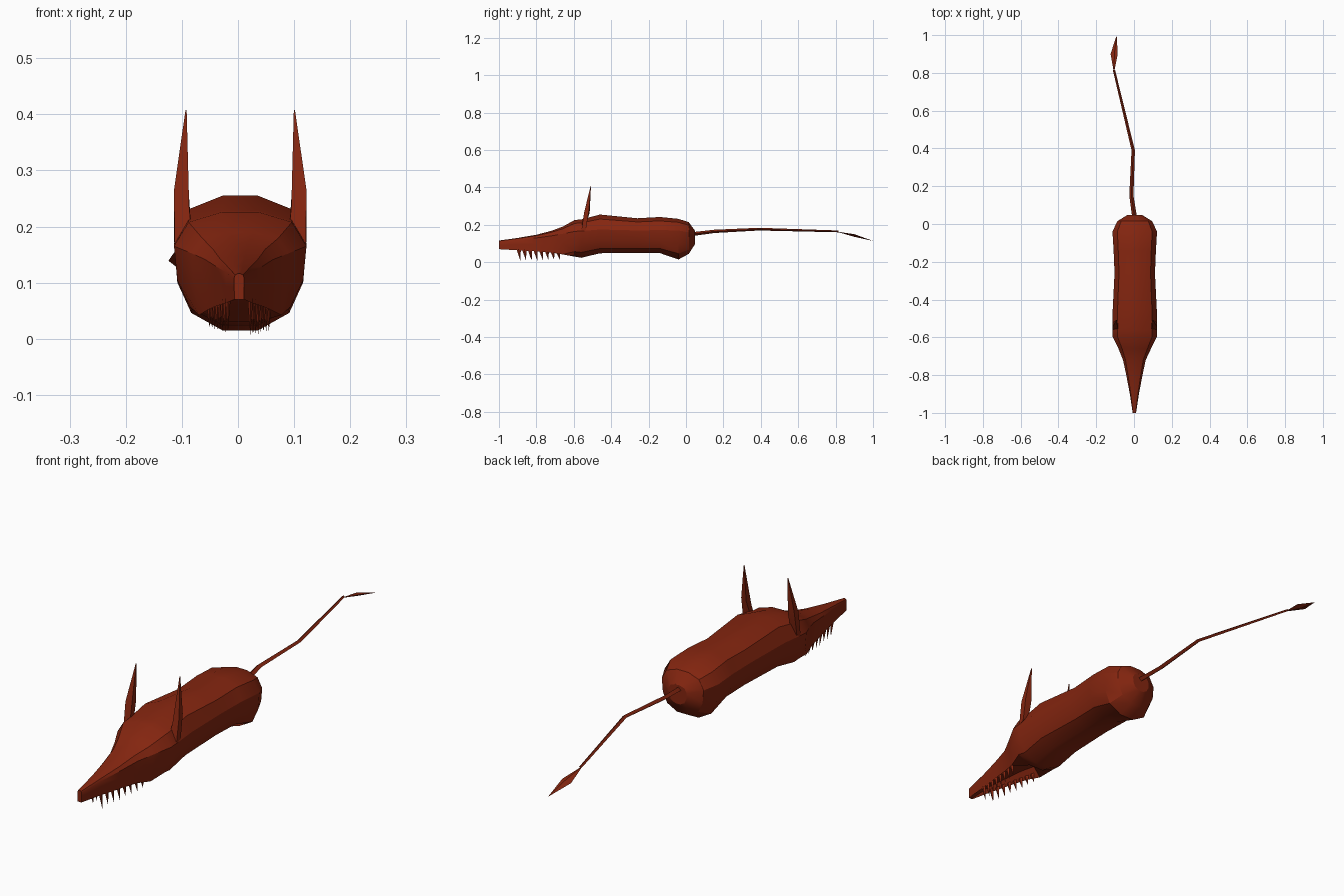
import bpy, bmesh, math
from mathutils import Vector

if "Cube" in bpy.data.objects:
    bpy.data.objects.remove(bpy.data.objects["Cube"])

red = bpy.data.materials.new("dark red")
red.diffuse_color = (0.235, 0.019, 0.005, 1)
red.use_nodes = True
red.node_tree.nodes["Principled BSDF"].inputs["Base Color"].default_value = red.diffuse_color
CX = 0.004  # body centre line


def finish(name, bm, angle=30):
    bmesh.ops.recalc_face_normals(bm, faces=bm.faces)
    me = bpy.data.meshes.new(name)
    bm.to_mesh(me)
    bm.free()
    me.materials.append(red)
    ob = bpy.data.objects.new(name, me)
    bpy.context.collection.objects.link(ob)
    bpy.ops.object.select_all(action='DESELECT')
    ob.select_set(True)
    bpy.context.view_layer.objects.active = ob
    bpy.ops.object.shade_smooth_by_angle(angle=math.radians(angle))
    return ob


def loft(bm, rings):
    """Skin a list of point rings and cap both ends."""
    vs = [[bm.verts.new(p) for p in r] for r in rings]
    n = len(vs[0])
    for a, b in zip(vs, vs[1:]):
        for i in range(n):
            j = (i + 1) % n
            bm.faces.new((a[i], a[j], b[j], b[i]))
    bm.faces.new(vs[0])
    bm.faces.new(vs[-1])


def spike(bm, base, tip):
    t = bm.verts.new(tip)
    b = [bm.verts.new(p) for p in base]
    bm.faces.new(b)
    for i in range(len(b)):
        bm.faces.new((b[i], b[(i + 1) % len(b)], t))


# Body and head: y, half width, top, widest height, bottom, lower width
sections = [
    (-1.00, .009, .116, .108, .070, .95),
    (-0.90, .024, .130, .119, .064, .95),
    (-0.80, .043, .147, .130, .058, .95),
    (-0.72, .060, .168, .141, .052, .92),
    (-0.66, .086, .190, .152, .042, .85),
    (-0.595, .118, .226, .165, .030, .76),
    (-0.56, .118, .229, .167, .024, .74),
    (-0.46, .117, .255, .175, .048, .74),
    (-0.26, .107, .235, .170, .050, .74),
    (-0.14, .112, .242, .172, .049, .74),
    (-0.04, .118, .232, .170, .015, .74),
    (0.015, .092, .214, .160, .045, .74),
    (0.047, .040, .170, .145, .095, .74),
]


def body_ring(y, w, top, mid, bot, low):
    up, down = top - mid, mid - bot
    snout = low > .8
    keel = bot + (.35 * down if snout and y > -.95 else 0)  # hollow palate
    edge = bot if snout else mid - .8 * down
    half = [(.27 * w, top), (.78 * w, mid + .7 * up), (w, mid),
            ((.97 if snout else .95) * w, mid - .45 * down),
            (low * w, edge), ((.5 if snout else .27) * w, keel)]
    pts = half + [(-x, z) for x, z in reversed(half)]
    return [(x + (CX if y > -.7 else .002), y, z) for x, z in pts]


bm = bmesh.new()
loft(bm, [body_ring(*s) for s in sections])
finish("body", bm)

# Ears: tall blades, widest a little above the base
for side, name in ((1, "ear_right"), (-1, "ear_left")):
    bm = bmesh.new()
    P = lambda x, y, z: (CX + side * x, y, z)
    base = [P(.117, -.560, .165), P(.087, -.562, .190), P(.088, -.535, .205), P(.118, -.535, .175)]
    mid = [P(.118, -.545, .265), P(.091, -.548, .235), P(.092, -.515, .265), P(.117, -.520, .270)]
    tip = [P(.0965 + dx, -.509 + dy, .408) for dx, dy in ((.001, -.001), (-.001, -.001), (-.001, .001), (.001, .001))]
    loft(bm, [base, mid, tip])
    finish(name, bm)

# Teeth: a row of backswept spikes along each side of the snout
for side, name in ((1, "teeth_right"), (-1, "teeth_left")):
    bm = bmesh.new()
    for i in range(8):
        y = -.895 + i * .03
        x = side * (.020 + .0047 * i) + .002
        z = .072 - .0015 * i
        base = [(x - .005, y, z), (x, y - .012, z), (x + .005, y, z), (x, y + .012, z)]
        spike(bm, base, (x, y + .010, .005 + .0012 * i + (0 if side > 0 else .006)))
    finish(name, bm)

# Tail: square rod bending sideways
bm = bmesh.new()
path = [(.004, .03, .150, .013), (-.014, .15, .165, .011),
        (-.004, .39, .177, .009), (-.106, .815, .165, .006)]
loft(bm, [[(x + r, y, z), (x, y, z + r * .8), (x - r, y, z), (x, y, z - r * .8)]
          for x, y, z, r in path])
finish("tail", bm)

# Tail tip: flat diamond
bm = bmesh.new()
diamond = [(-.106, .80, .165), (-.086, .90, .147), (-.092, 1.0, .114), (-.124, .90, .139)]
ring = [bm.verts.new(p) for p in diamond]
for dz in (.007, -.007):
    c = bm.verts.new(Vector((-.104, .90, .143 + dz)))
    for i in range(4):
        bm.faces.new((ring[i], ring[(i + 1) % 4], c))
finish("tail_tip", bm)
